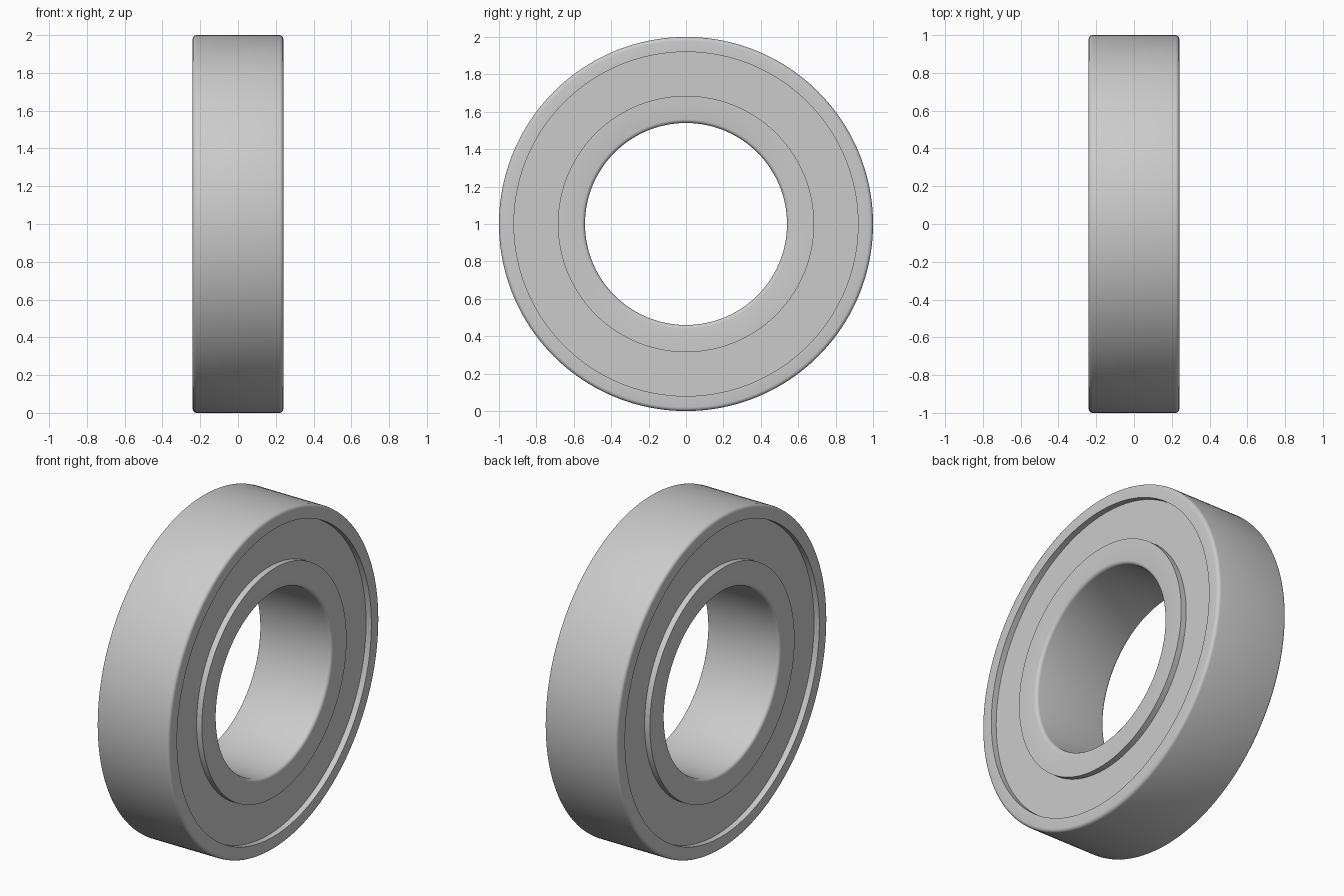
import bpy, bmesh, math

if "Cube" in bpy.data.objects:
    bpy.data.objects.remove(bpy.data.objects["Cube"])

SEGMENTS = 160
CENTRE_Z = 1.0
HALF_WIDTH = 0.24      # half width of both rings
SEAL_HALF = 0.205      # seal faces sit slightly below the ring faces


def fillet(x, r, sx, sr, radius, steps=4):
    """Rounded corner at (x, r), from the side face round to the rim."""
    cx, cr = x - sx * radius, r - sr * radius
    return [(cx + sx * radius * math.cos(a), cr + sr * radius * math.sin(a))
            for a in (math.pi / 2 * i / steps for i in range(steps + 1))]


def lathe(name, profile):
    """Spin a closed (x, radius) profile around the x axis."""
    bm = bmesh.new()
    rings = []
    for i in range(SEGMENTS):
        a = 2 * math.pi * i / SEGMENTS
        rings.append([bm.verts.new((x, r * math.sin(a), CENTRE_Z + r * math.cos(a)))
                      for x, r in profile])
    n = len(profile)
    for i in range(SEGMENTS):
        p, q = rings[i], rings[(i + 1) % SEGMENTS]
        for j in range(n):
            k = (j + 1) % n
            bm.faces.new((p[j], p[k], q[k], q[j]))
    bmesh.ops.recalc_face_normals(bm, faces=bm.faces)
    mesh = bpy.data.meshes.new(name)
    bm.to_mesh(mesh)
    bm.free()
    obj = bpy.data.objects.new(name, mesh)
    bpy.context.collection.objects.link(obj)
    bpy.ops.object.select_all(action='DESELECT')
    obj.select_set(True)
    bpy.context.view_layer.objects.active = obj
    bpy.ops.object.shade_smooth_by_angle(angle=math.radians(30))
    return obj


def ring_profile(rim, plain, side, radius):
    """Ring section with a filleted rim and a sharp plain edge."""
    right = fillet(HALF_WIDTH, rim, 1, side, radius)
    left = [(-x, r) for x, r in reversed(right)]
    return [(HALF_WIDTH, plain)] + right + left + [(-HALF_WIDTH, plain)]


# Outer ring, rounded on its outside edges
lathe("outer_ring", ring_profile(1.0, 0.92, 1, 0.02))

# Inner ring, rounded on its bore edges
lathe("inner_ring", ring_profile(0.54, 0.685, -1, 0.02))

# Recessed seal filling the gap between the rings
lathe("seal", [(SEAL_HALF, 0.685), (SEAL_HALF, 0.92),
               (-SEAL_HALF, 0.92), (-SEAL_HALF, 0.685)])
